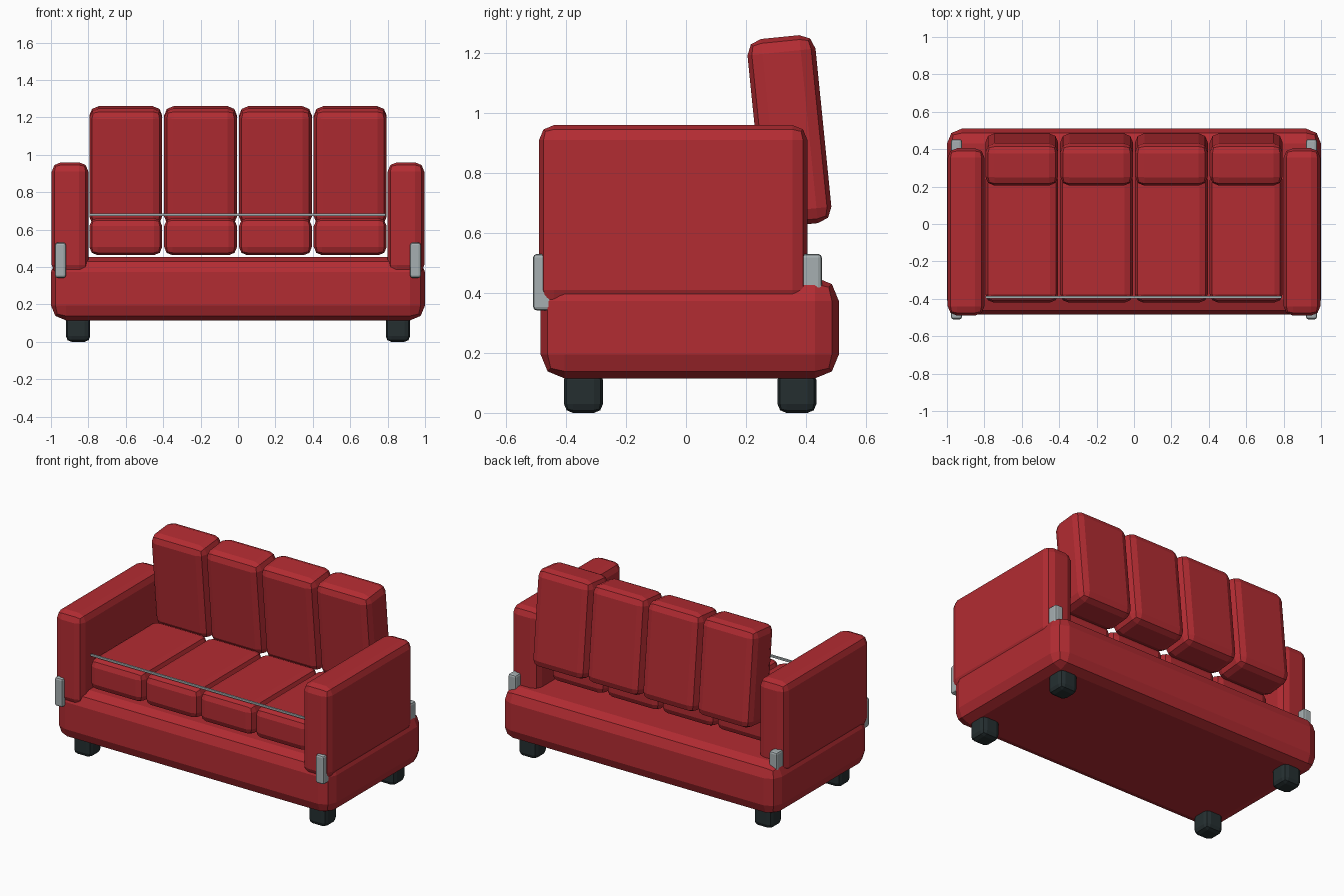
import bpy, bmesh
from mathutils import Vector

if "Cube" in bpy.data.objects:
    bpy.data.objects.remove(bpy.data.objects["Cube"])


def material(name, rgb):
    m = bpy.data.materials.new(name)
    m.diffuse_color = (*rgb, 1)
    m.use_nodes = True
    m.node_tree.nodes["Principled BSDF"].inputs["Base Color"].default_value = m.diffuse_color
    return m


RED = material("red_fabric", (0.45, 0.025, 0.032))
DARK = material("dark_rubber", (0.018, 0.028, 0.03))
METAL = material("grey_metal", (0.38, 0.43, 0.44))


def block(name, x, y, z, bevel, mat, tilt=0.0):
    """Faceted rounded box spanning the given (min, max) ranges."""
    size = Vector((x[1] - x[0], y[1] - y[0], z[1] - z[0]))
    bm = bmesh.new()
    bmesh.ops.create_cube(bm, size=1)
    bmesh.ops.scale(bm, vec=size, verts=bm.verts)
    if bevel:
        bmesh.ops.bevel(bm, geom=bm.edges[:], offset=bevel, segments=2,
                        profile=0.5, affect='EDGES')
    mesh = bpy.data.meshes.new(name)
    bm.to_mesh(mesh)
    bm.free()
    mesh.materials.append(mat)
    ob = bpy.data.objects.new(name, mesh)
    ob.location = (sum(x) / 2, sum(y) / 2, sum(z) / 2)
    ob.rotation_euler.x = tilt
    bpy.context.collection.objects.link(ob)
    return ob


# Base body
block("base", (-1, 1), (-0.485, 0.51), (0.115, 0.453), 0.08, RED)

# Arms, feet and corner brackets, mirrored left and right
for side, s in (("left", -1), ("right", 1)):
    def span(a, b):
        return tuple(sorted((s * a, s * b)))

    block(f"{side}_arm", span(0.80, 0.996), (-0.49, 0.405), (0.36, 0.96), 0.05, RED)
    for end, fy, by in (("front", (-0.407, -0.277), (-0.51, -0.435)),
                        ("back", (0.305, 0.435), (0.38, 0.453))):
        block(f"{side}_{end}_foot", span(0.79, 0.92), fy, (0, 0.14), 0.03, DARK)
        block(f"{side}_{end}_bracket", span(0.92, 0.978), by, (0.342, 0.53), 0.012, METAL)

# Four seat cushions and four forward-leaning back cushions
for i in range(4):
    cx = -0.6 + 0.4 * i
    xs = (cx - 0.195, cx + 0.195)
    block(f"seat_cushion_{i + 1}", xs, (-0.42, 0.28), (0.463, 0.663), 0.045, RED)
    block(f"back_cushion_{i + 1}", xs, (0.231, 0.459), (0.625, 1.255), 0.05, RED, tilt=0.1)

# Thin rail across the seat front
block("seat_rail", (-0.795, 0.79), (-0.398, -0.384), (0.673, 0.687), 0.003, METAL)
